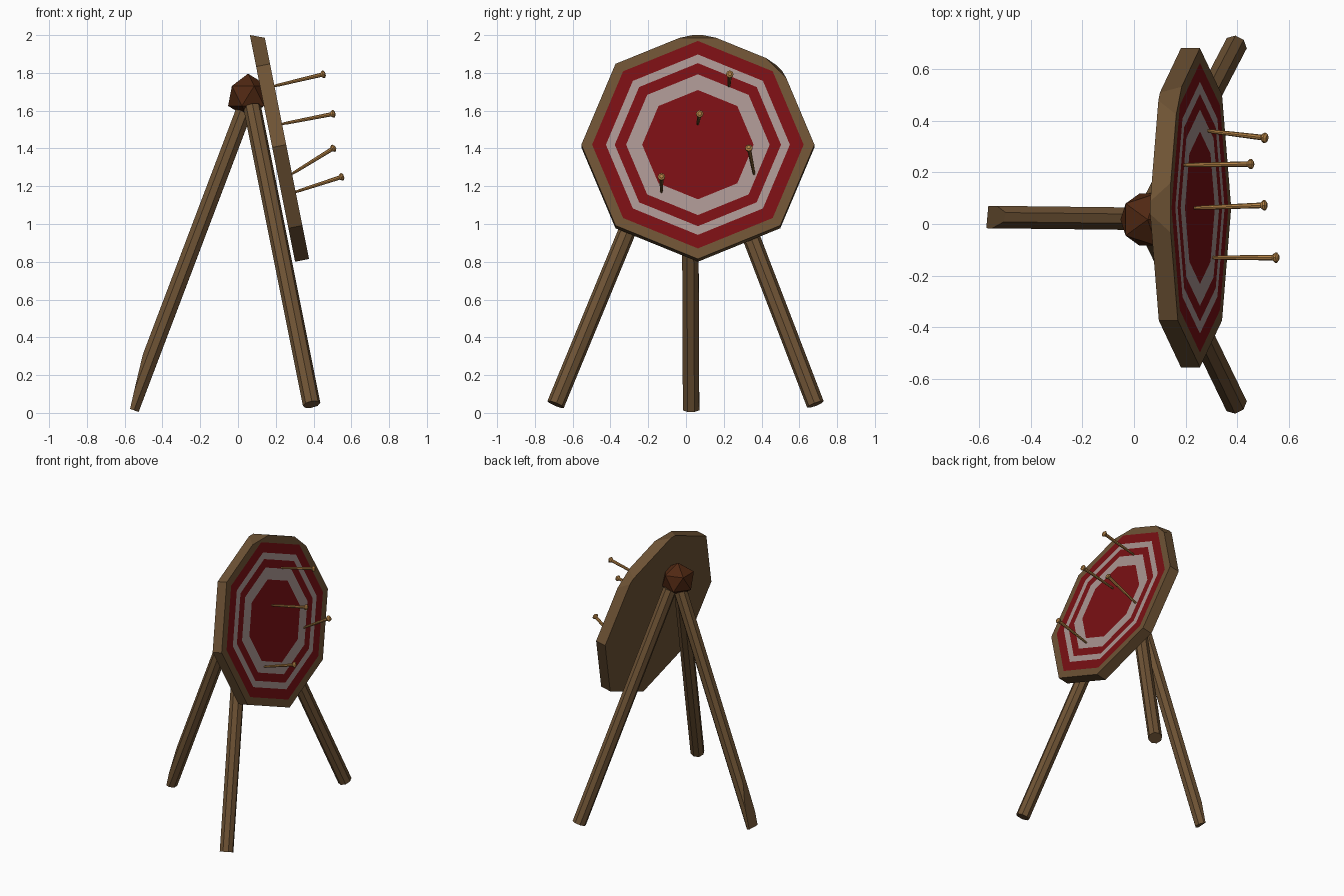
import bpy
import bmesh
from math import cos, sin, pi, radians
from mathutils import Matrix, Vector

if "Cube" in bpy.data.objects:
    bpy.data.objects.remove(bpy.data.objects["Cube"])


def material(name, rgb):
    m = bpy.data.materials.new(name)
    m.use_nodes = True
    color = (*rgb, 1.0)
    m.diffuse_color = color
    m.node_tree.nodes["Principled BSDF"].inputs["Base Color"].default_value = color
    return m


WOOD = material("brown_wood", (0.156, 0.086, 0.035))
RED = material("red_paint", (0.195, 0.005, 0.007))
WHITE = material("white_paint", (0.40, 0.30, 0.285))
HUB = material("dark_brown_wood", (0.08, 0.021, 0.006))
METAL = material("brass", (0.45, 0.22, 0.06))


def finish(name, bm, mats, matrix=Matrix()):
    bmesh.ops.recalc_face_normals(bm, faces=bm.faces)
    mesh = bpy.data.meshes.new(name)
    bm.to_mesh(mesh)
    bm.free()
    for m in mats:
        mesh.materials.append(m)
    obj = bpy.data.objects.new(name, mesh)
    obj.matrix_world = matrix
    bpy.context.collection.objects.link(obj)
    return obj


def chip(bm, point, normal):
    """Slice off everything beyond a plane and close the cut."""
    geom = bm.verts[:] + bm.edges[:] + bm.faces[:]
    bmesh.ops.bisect_plane(bm, geom=geom, plane_co=point, plane_no=normal,
                           clear_outer=True)
    bmesh.ops.holes_fill(bm, edges=[e for e in bm.edges if e.is_boundary])


def ring(bm, radius, z, sides=8):
    return [bm.verts.new((radius * cos(2 * pi * i / sides),
                          radius * sin(2 * pi * i / sides), z))
            for i in range(sides)]


def bridge(bm, a, b, mat=0):
    n = len(a)
    for i in range(n):
        f = bm.faces.new((a[i], a[(i + 1) % n], b[(i + 1) % n], b[i]))
        f.material_index = mat


def lathe(bm, profile):
    """Closed octagonal solid along z from (radius, z) points."""
    loops = [ring(bm, r, z) for r, z in profile]
    for a, b in zip(loops, loops[1:]):
        bridge(bm, a, b)
    bm.faces.new(loops[0])
    bm.faces.new(loops[-1])


def along(start, end):
    """Matrix placing local z on the line from start to end."""
    d = Vector(end) - Vector(start)
    return Matrix.Translation(start) @ d.to_track_quat("Z", "Y").to_matrix().to_4x4()


# Target board: concentric octagons, painted alternately
bm = bmesh.new()
loops = [ring(bm, r, 0) for r in (0.617, 0.56, 0.487, 0.44, 0.38, 0.295)]
back = ring(bm, 0.617, -0.075)
bm.faces.new(back)
bridge(bm, back, loops[0])
for i, mat in enumerate((0, 1, 2, 1, 2)):
    bridge(bm, loops[i], loops[i + 1], mat)
bm.faces.new(loops[-1]).material_index = 1
# Two chipped corners
chip(bm, (0, 0.577, 0), (0, 1, 0.4))
chip(bm, (0.414, 0.414, 0), (0.7, 0.7, 0.3))
tilt = radians(11.3)
n = Vector((cos(tilt), 0, sin(tilt)))
v = Vector((-sin(tilt), 0, cos(tilt)))
u = Vector((0, 1, 0))
board_matrix = Matrix.Translation((0.255, 0.063, 1.42)) @ Matrix((u, v, n)).transposed().to_4x4()
finish("target_board", bm, (WOOD, RED, WHITE), board_matrix)

# Tripod legs
legs = {
    "back_leg": ((0.04, 0.02, 1.62), (-0.567, 0.027, 0.02)),
    "right_leg": ((0.075, -0.04, 1.62), (0.39, -0.69, 0.045)),
    "left_leg": ((0.075, 0.08, 1.62), (0.39, 0.685, 0.045)),
}
for name, (top, foot) in legs.items():
    bm = bmesh.new()
    length = (Vector(foot) - Vector(top)).length
    lathe(bm, ((0.047, 0), (0.047, length)))
    bmesh.ops.rotate(bm, verts=bm.verts, matrix=Matrix.Rotation(pi / 8, 3, "Z"))
    bm.transform(along(top, foot))
    if name == "back_leg":
        # Worn outer side of the foot
        chip(bm, (-0.57, 0, 0.02), (-0.31, 0.03, 0.07))
    finish(name, bm, (WOOD,))

# Faceted knob joining the legs
bm = bmesh.new()
bmesh.ops.create_icosphere(bm, subdivisions=1, radius=0.118)
finish("hub", bm, (HUB,), Matrix.Translation((0.053, 0.017, 1.678)))

# Nails stuck in the board
nails = (
    ((0.19, 0.228, 1.73), (0.463, 0.232, 1.795)),
    ((0.235, 0.062, 1.53), (0.515, 0.073, 1.585)),
    ((0.285, 0.36, 1.265), (0.515, 0.332, 1.407)),
    ((0.305, -0.13, 1.17), (0.56, -0.13, 1.253)),
)
for i, (tip, head) in enumerate(nails):
    bm = bmesh.new()
    length = (Vector(head) - Vector(tip)).length
    lathe(bm, ((0.004, -0.03), (0.008, 0.03), (0.011, length - 0.025),
               (0.02, length - 0.015), (0.02, length - 0.007), (0.01, length)))
    finish(f"nail_{i + 1}", bm, (METAL,), along(tip, head))
